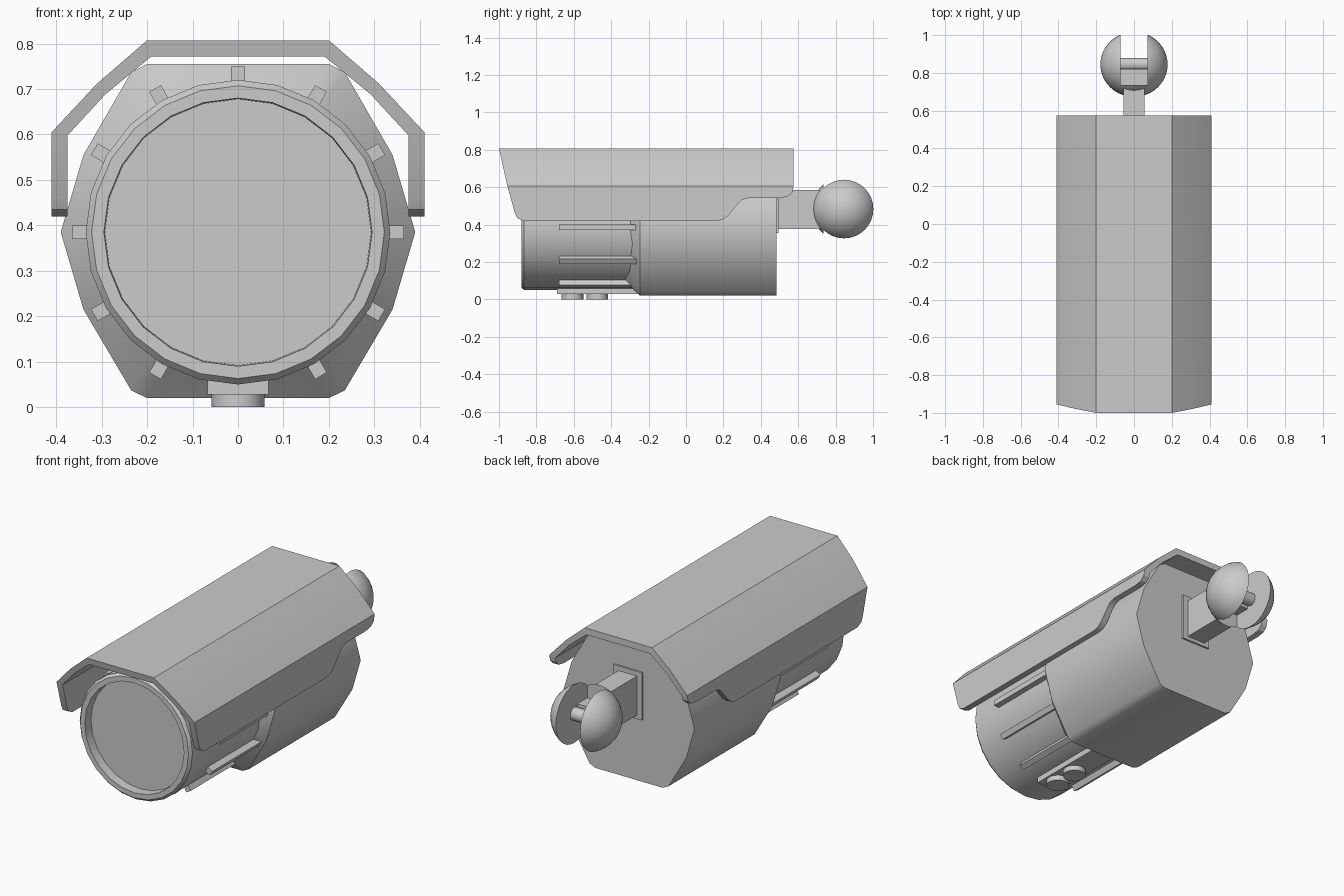
import bpy, bmesh
from math import sin, cos, pi, radians
from mathutils import Matrix, Vector

if "Cube" in bpy.data.objects:
    bpy.data.objects.remove(bpy.data.objects["Cube"])

grey = bpy.data.materials.new("light_grey")
grey.use_nodes = True
grey.diffuse_color = (0.6, 0.6, 0.6, 1)
grey.node_tree.nodes["Principled BSDF"].inputs["Base Color"].default_value = (0.6, 0.6, 0.6, 1)

AXIS_Z = 0.385   # height of the barrel axis


def finish(name, bm, angle=30):
    bmesh.ops.recalc_face_normals(bm, faces=bm.faces)
    mesh = bpy.data.meshes.new(name)
    bm.to_mesh(mesh)
    bm.free()
    obj = bpy.data.objects.new(name, mesh)
    bpy.context.collection.objects.link(obj)
    mesh.materials.append(grey)
    smooth(obj, angle)
    return obj


def smooth(obj, angle):
    bpy.ops.object.select_all(action='DESELECT')
    obj.select_set(True)
    bpy.context.view_layer.objects.active = obj
    bpy.ops.object.shade_smooth_by_angle(angle=radians(angle))


def loft(name, rings, angle=30):
    """Skin a row of equal-length point loops and cap both ends."""
    bm = bmesh.new()
    loops = [[bm.verts.new(p) for p in ring] for ring in rings]
    n = len(loops[0])
    for a, b in zip(loops, loops[1:]):
        for i in range(n):
            j = (i + 1) % n
            bm.faces.new((a[i], a[j], b[j], b[i]))
    bm.faces.new(loops[0])
    bm.faces.new(loops[-1])
    return finish(name, bm, angle)


def box(name, x, y, z, spin=0):
    """Box from ranges; spin turns it about the barrel axis."""
    rings = [[(x[0], v, z[0]), (x[1], v, z[0]), (x[1], v, z[1]), (x[0], v, z[1])] for v in y]
    obj = loft(name, rings)
    if spin:
        c = Vector((0, 0, AXIS_Z))
        obj.data.transform(Matrix.Translation(c) @ Matrix.Rotation(spin, 4, 'Y') @ Matrix.Translation(-c))
    return obj


def disc(r, place, n=24):
    return [place(r * sin(2 * pi * i / n), r * cos(2 * pi * i / n)) for i in range(n)]


def mirrored(half):
    return half + [(-x, z) for x, z in reversed(half)]


def boolean(obj, cutter, operation, angle=30):
    cutter.hide_render = True
    mod = obj.modifiers.new("cut", 'BOOLEAN')
    mod.operation, mod.solver, mod.object = operation, 'EXACT', cutter
    bpy.context.view_layer.objects.active = obj
    bpy.ops.object.modifier_apply(modifier=mod.name)
    bpy.data.objects.remove(cutter)
    smooth(obj, angle)


# Rear housing with a tapered front shoulder
half = [(0.2, -0.365), (0.235, -0.348), (0.34, -0.17), (0.39, 0),
        (0.34, 0.17), (0.235, 0.352), (0.2, 0.37)]
loft("rear_housing", [[(x * s, y, AXIS_Z + z * s) for x, z in mirrored(half)]
                      for y, s in ((0.485, 1), (-0.247, 1), (-0.33, 0.78))], 40)

# Barrel with a recessed front window
loft("barrel", [disc(r, lambda a, b: (a, y, AXIS_Z + b)) for r, y in
                ((0.335, -0.2), (0.335, -0.865), (0.322, -0.88), (0.295, -0.88), (0.293, -0.83))])

# Cooling fins all round, except underneath
for i in range(12):
    if i != 6:
        box(f"fin_{i}", (-0.015, 0.015), (-0.68, -0.265),
            (AXIS_Z + 0.31, AXIS_Z + 0.365), i * pi / 6)

# Bottom rail with two round feet
box("bottom_rail", (-0.067, 0.067), (-0.69, -0.25), (0.028, 0.08))
for i, y in enumerate((-0.607, -0.475)):
    loft(f"foot_{i}", [disc(0.058, lambda a, b: (a, y + b, z)) for z in (0, 0.035)])

# Sun hood: bent sheet trimmed to its side outline
outer = [(0.41, 0.36), (0.41, 0.605), (0.31, 0.712), (0.2, 0.807)]
inner = [(0.375, 0.36), (0.375, 0.598), (0.292, 0.688), (0.19, 0.772)]
section = mirrored(outer) + list(reversed(mirrored(inner)))
hood = loft("sun_hood", [[(x, y, z) for x, z in section] for y in (-1.1, 0.7)])
outline = [(-1.02, 0.9), (-1, 0.807), (-0.955, 0.605), (-0.915, 0.462), (-0.902, 0.435),
           (-0.87, 0.42), (0.165, 0.42), (0.2, 0.428), (0.23, 0.452), (0.275, 0.507),
           (0.3, 0.532), (0.335, 0.542), (0.5, 0.542), (0.545, 0.55), (0.568, 0.572),
           (0.575, 0.605), (0.575, 0.9)]
trim = loft("hood_trim", [[(x, y, z) for y, z in outline] for x in (-0.6, 0.6)])
boolean(hood, trim, 'INTERSECT')

# Wall arm and its base plate
box("arm_plate", (-0.085, 0.085), (0.48, 0.495), (0.355, 0.61))
box("arm", (-0.055, 0.055), (0.485, 0.73), (0.375, 0.585))

# Slotted ball joint with a cross pin
bm = bmesh.new()
bmesh.ops.create_uvsphere(bm, u_segments=32, v_segments=20, radius=1)
bmesh.ops.transform(bm, verts=bm.verts, matrix=Matrix.Translation((0, 0.845, 0.483))
                    @ Matrix.Diagonal((0.178, 0.172, 0.172, 1)) @ Matrix.Rotation(pi / 2, 4, 'Y'))
ball = finish("ball_joint", bm)
boolean(ball, box("slot", (-0.072, 0.072), (0.735, 1.1), (0.2, 0.8)), 'DIFFERENCE')
loft("ball_pin", [disc(0.035, lambda a, b: (x, 0.845 + a, 0.483 + b), 16) for x in (-0.09, 0.09)])
box("ball_lug", (-0.072, 0.072), (0.72, 0.82), (0.44, 0.526))
